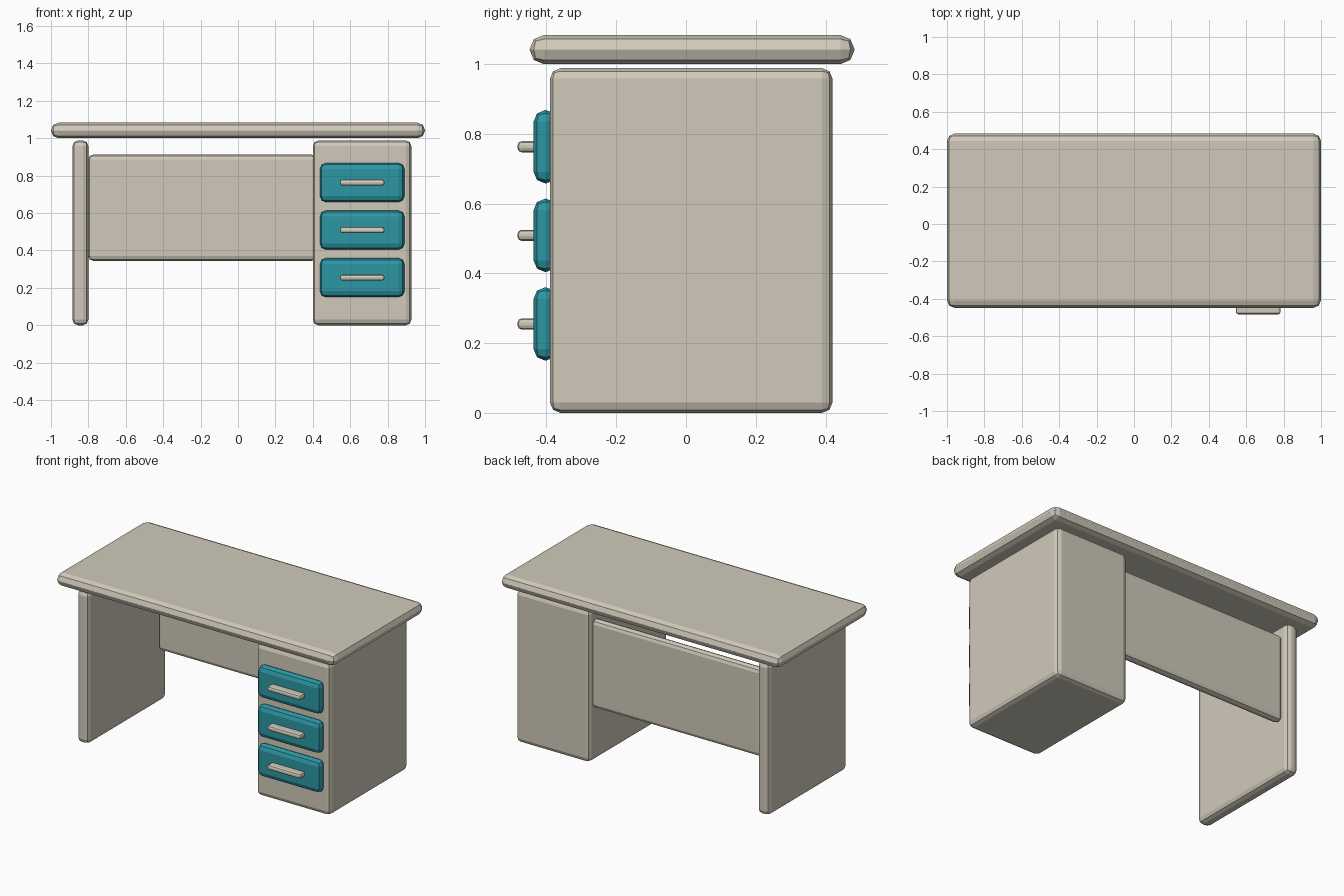
import bpy

if "Cube" in bpy.data.objects:
    bpy.data.objects.remove(bpy.data.objects["Cube"])


def material(name, color):
    mat = bpy.data.materials.new(name)
    mat.diffuse_color = color
    mat.use_nodes = True
    mat.node_tree.nodes["Principled BSDF"].inputs["Base Color"].default_value = mat.diffuse_color
    return mat


BEIGE = material("beige", (0.63, 0.59, 0.49, 1))
TEAL = material("teal", (0.025, 0.31, 0.37, 1))


def slab(name, x, y, z, bevel, mat=BEIGE):
    """Bevelled box from (min, max) ranges on each axis."""
    bpy.ops.mesh.primitive_cube_add(size=1, location=[sum(r) / 2 for r in (x, y, z)])
    ob = bpy.context.object
    ob.name = name
    ob.scale = [r[1] - r[0] for r in (x, y, z)]
    bpy.ops.object.transform_apply(location=False, rotation=False, scale=True)
    mod = ob.modifiers.new("soft_edges", "BEVEL")
    mod.width = bevel
    mod.segments = 2
    mod.limit_method = 'NONE'
    ob.data.materials.append(mat)
    return ob


# Desk top
slab("desk_top", (-1, 1), (-0.448, 0.483), (1.0, 1.083), 0.04)

# Side leg, drawer cabinet and back panel
slab("side_leg", (-0.885, -0.80), (-0.39, 0.42), (0, 0.988), 0.03)
slab("drawer_cabinet", (0.40, 0.927), (-0.39, 0.42), (0, 0.988), 0.03)
slab("back_panel", (-0.80, 0.42), (0.32, 0.38), (0.345, 0.912), 0.025)

# Drawer fronts with their handles
for i in range(3):
    zc = 0.255 + i * 0.254
    slab(f"drawer_front_{i + 1}", (0.438, 0.89), (-0.437, -0.368),
         (zc - 0.105, zc + 0.105), 0.033, TEAL)
    slab(f"drawer_handle_{i + 1}", (0.545, 0.783), (-0.483, -0.425),
         (zc - 0.016, zc + 0.016), 0.012)
